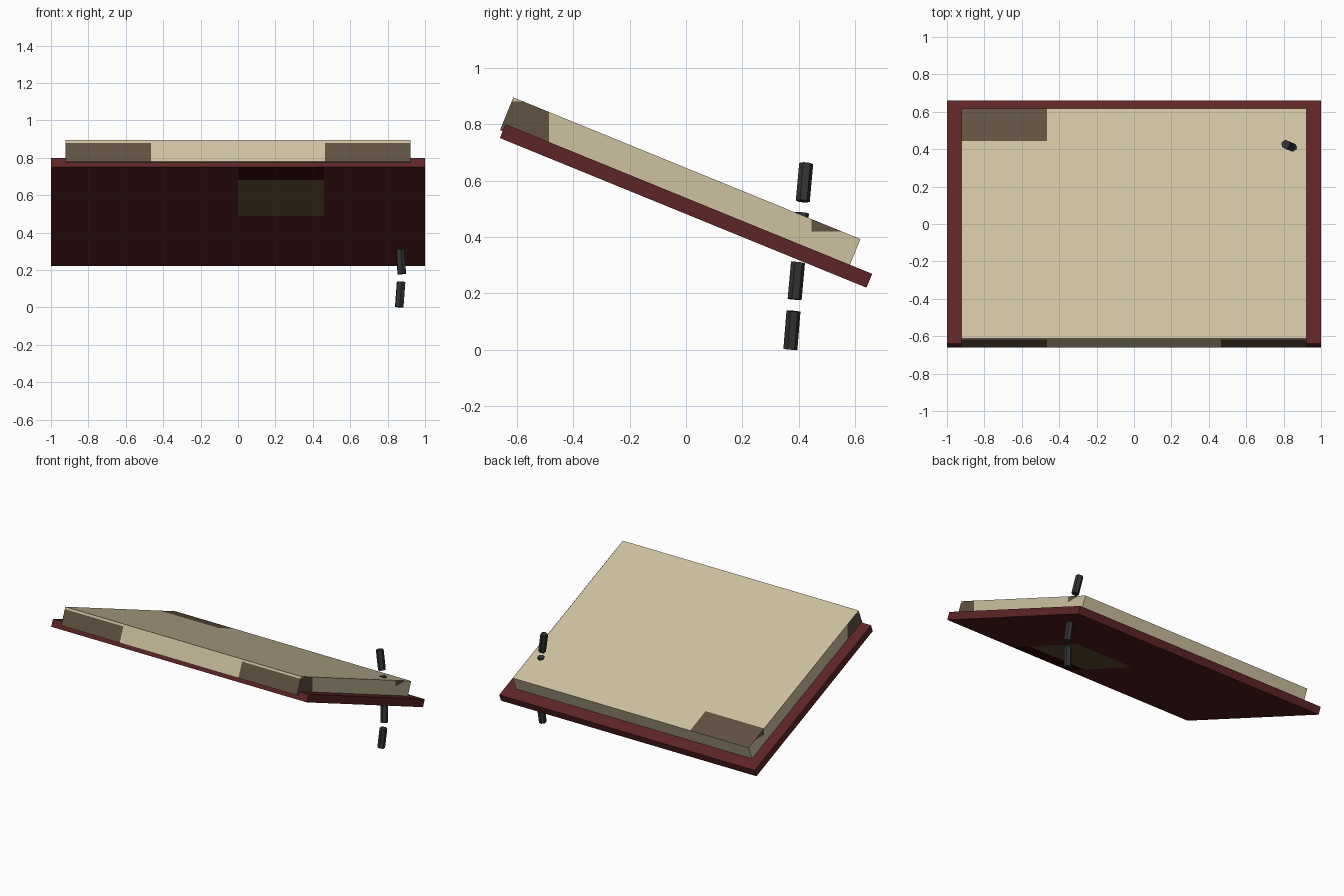
import bpy, bmesh, math
from mathutils import Matrix, Vector

if "Cube" in bpy.data.objects:
    bpy.data.objects.remove(bpy.data.objects["Cube"])


def material(name, rgb):
    m = bpy.data.materials.new(name)
    lin = [(c / 255 / 12.92) if c < 11 else ((c / 255 + 0.055) / 1.055) ** 2.4 for c in rgb]
    m.diffuse_color = (*lin, 1)
    m.use_nodes = True
    m.node_tree.nodes["Principled BSDF"].inputs["Base Color"].default_value = m.diffuse_color
    return m


CREAM = material("cream", (206, 193, 160))
BROWN = material("brown", (97, 82, 65))
RED = material("dark red", (95, 37, 38))
MAROON = material("deep maroon", (62, 8, 14))
OLIVE = material("olive brown", (110, 88, 56))
GREY = material("charcoal", (50, 50, 51))

# Slab frame: tilted down towards the back
TILT = Matrix.Translation((0, 0, 0.51)) @ Matrix.Rotation(math.radians(-22.2), 4, 'X')


def finish(bm, name, mats):
    me = bpy.data.meshes.new(name)
    bm.to_mesh(me)
    bm.free()
    for m in mats:
        me.materials.append(m)
    ob = bpy.data.objects.new(name, me)
    bpy.context.collection.objects.link(ob)
    return ob


def tilted_slab(name, lo, hi, mats, cuts, rule):
    """Tilted box, cut along upright planes so patches can be coloured by rule."""
    lo, hi = Vector(lo), Vector(hi)
    bm = bmesh.new()
    bmesh.ops.create_cube(bm, size=1, matrix=TILT @ Matrix.Translation((lo + hi) / 2)
                          @ Matrix.Diagonal((*(hi - lo), 1)))
    for axis, pos in cuts:
        co, no = Vector(), Vector()
        co[axis], no[axis] = pos, 1
        bmesh.ops.bisect_plane(bm, geom=bm.verts[:] + bm.edges[:] + bm.faces[:],
                               plane_co=co, plane_no=no, dist=1e-5)
    bm.normal_update()
    inv = TILT.to_3x3().inverted()
    for f in bm.faces:
        f.material_index = rule(f.calc_center_median(), inv @ f.normal)
    return finish(bm, name, mats)


# Cover board, with patches on its underside
def cover_rule(c, n):
    if n.z < -0.5 and 0 < c.x < 0.46 and c.y < -0.02:
        return 1 if c.y < -0.49 else 2
    return 0


tilted_slab("cover_board", (-1, -0.702, -0.0265), (1, 0.702, 0.0265),
            [RED, MAROON, OLIVE], [(0, 0), (0, 0.46), (1, -0.49), (1, -0.02)], cover_rule)


# Page block, with brown corner patches
def page_rule(c, n):
    if n.y < -0.5:
        return int(abs(c.x) > 0.465 and c.z < 0.88)
    if abs(n.x) > 0.5:
        return int((c.y < -0.485 and c.z < 0.88) or (c.y > 0.445 and c.z > 0.42))
    if n.z > 0.5:
        return int(c.x < -0.465 and c.y > 0.445)
    return 0


tilted_slab("page_block", (-0.923, -0.712, 0), (0.923, 0.617, 0.125), [CREAM, BROWN],
            [(0, -0.465), (0, 0.465), (1, -0.485), (1, 0.445), (2, 0.88), (2, 0.42)], page_rule)

# Chain of short six-sided rods: bottom and top of each axis
rods = [((0.862, 0.370, 0.002), (0.872, 0.381, 0.137)),
        ((0.876, 0.385, 0.179), (0.867, 0.397, 0.310)),
        ((0.863, 0.399, 0.352), (0.845, 0.411, 0.485)),
        ((0.837, 0.414, 0.527), (0.811, 0.426, 0.660))]
for i, (a, b) in enumerate(rods):
    a, b = Vector(a), Vector(b)
    d = b - a
    bm = bmesh.new()
    bmesh.ops.create_cone(bm, cap_ends=True, segments=6, radius1=0.025, radius2=0.025,
                          depth=d.length,
                          matrix=Matrix.Translation((a + b) / 2)
                          @ Vector((0, 0, 1)).rotation_difference(d).to_matrix().to_4x4()
                          @ Matrix.Rotation(math.radians(6), 4, 'Z'))
    finish(bm, f"rod_segment_{i + 1}", [GREY])
